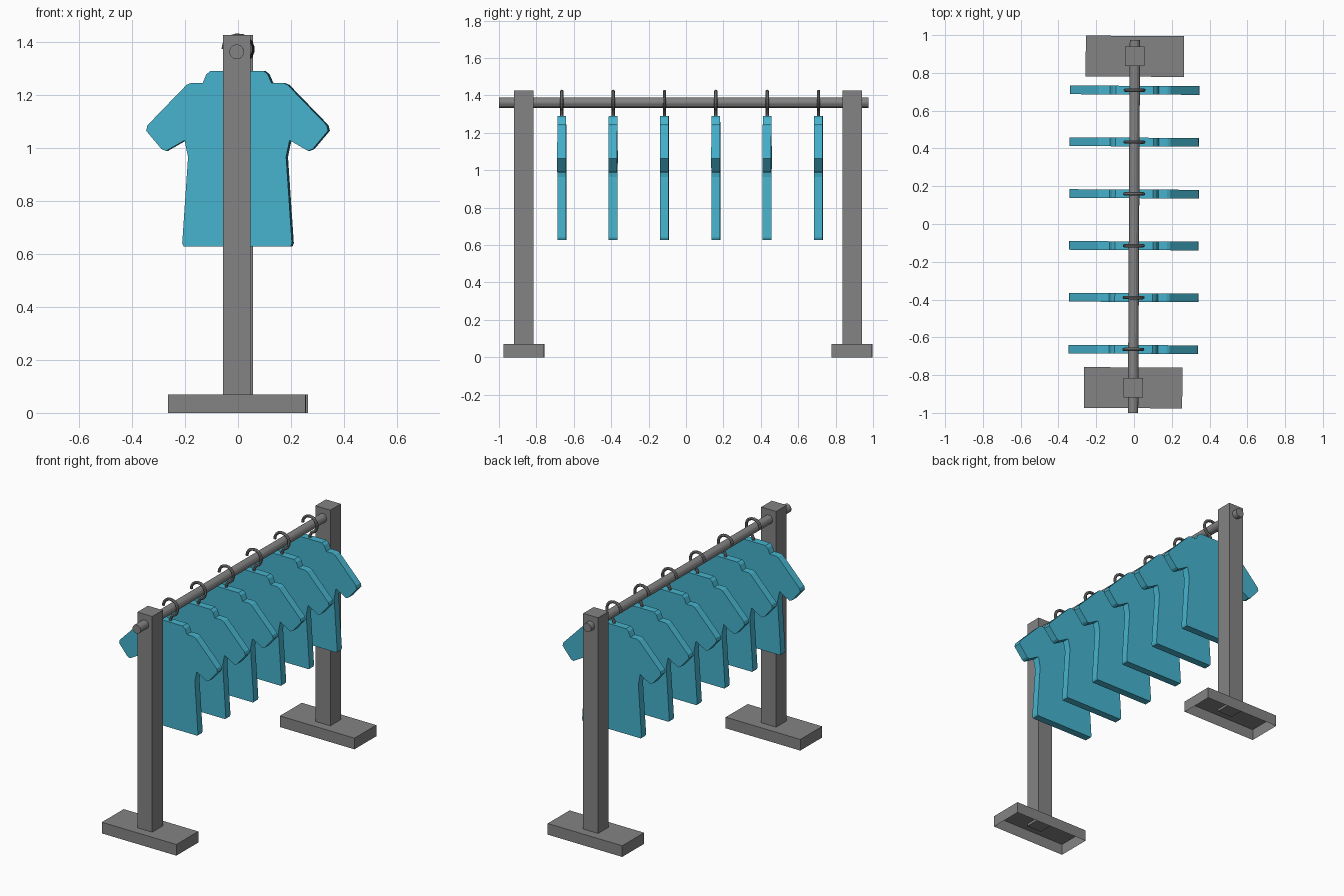
import bpy, bmesh, math
from mathutils import Matrix, Vector

cube = bpy.data.objects.get("Cube")
if cube:
    bpy.data.objects.remove(cube, do_unlink=True)


def material(name, rgb):
    m = bpy.data.materials.new(name)
    m.use_nodes = True
    m.diffuse_color = (*rgb, 1)
    m.node_tree.nodes["Principled BSDF"].inputs["Base Color"].default_value = (*rgb, 1)
    return m


grey = material("grey metal", (0.23, 0.23, 0.23))
blue = material("sky blue cloth", (0.06, 0.45, 0.61))
YAW = Matrix.Rotation(-0.005, 4, "Z")  # the whole rack stands slightly turned


def finish(name, bm, mat):
    bm.transform(YAW)
    mesh = bpy.data.meshes.new(name)
    bm.to_mesh(mesh)
    bm.free()
    mesh.materials.append(mat)
    ob = bpy.data.objects.new(name, mesh)
    bpy.context.collection.objects.link(ob)
    return ob


def box(name, low, high, mat, open_bottom=False):
    low, high = Vector(low), Vector(high)
    bm = bmesh.new()
    size = Matrix.Diagonal((*(high - low), 1))
    bmesh.ops.create_cube(bm, size=1, matrix=Matrix.Translation((low + high) / 2) @ size)
    if open_bottom:
        down = [f for f in bm.faces if f.normal.z < -0.9]
        bmesh.ops.delete(bm, geom=down, context="FACES_ONLY")
    return finish(name, bm, mat)


# Feet (hollow underneath) and posts
for end, y in (("front", -0.867), ("back", 0.888)):
    box(end + "_foot", (-0.26, y - 0.108, 0), (0.26, y + 0.108, 0.07), grey, True)
    box(end + "_post", (-0.052, y - 0.052, 0.055), (0.052, y + 0.052, 1.425), grey)

# Rail
bm = bmesh.new()
bmesh.ops.create_cone(bm, cap_ends=True, segments=14, radius1=0.028, radius2=0.028, depth=1.975,
                      matrix=Matrix.Translation((0, -0.0125, 1.362)) @ Matrix.Rotation(math.pi / 2, 4, "X"))
finish("rail", bm, grey)

# Right half of the shirt outline, from collar to hem
HALF = [(0.1, 1.29), (0.116, 1.277), (0.13, 1.244), (0.175, 1.244), (0.19, 1.238),
        (0.338, 1.085), (0.343, 1.064), (0.285, 0.995), (0.268, 0.988), (0.198, 1.028),
        (0.185, 0.965), (0.207, 0.64), (0.202, 0.628)]
OUTLINE = HALF + [(-x, z) for x, z in reversed(HALF)]


def shirt(name, y, thick=0.046):
    bm = bmesh.new()
    face = bm.faces.new([bm.verts.new((x, y - thick / 2, z)) for x, z in OUTLINE])
    out = bmesh.ops.extrude_face_region(bm, geom=[face])["geom"]
    bmesh.ops.translate(bm, vec=(0, thick, 0), verts=[v for v in out if isinstance(v, bmesh.types.BMVert)])
    bmesh.ops.recalc_face_normals(bm, faces=bm.faces)
    finish(name, bm, blue)


def hook(name, y, radius=0.05, tube=0.009, sides=8):
    # Short stem rising to an open loop over the rail
    path = [Vector((0, y, 1.27)), Vector((0, y, 1.3))]
    for i in range(13):
        a = math.radians(-75 + i * 255 / 12)
        path.append(Vector((radius * math.cos(a), y, 1.372 + radius * math.sin(a))))
    bm = bmesh.new()
    rings = []
    for i, p in enumerate(path):
        t = (path[min(i + 1, len(path) - 1)] - path[max(i - 1, 0)]).normalized()
        across = Vector((0, 1, 0))
        side = t.cross(across)
        angles = [k * math.tau / sides for k in range(sides)]
        rings.append([bm.verts.new(p + tube * (math.cos(a) * across + math.sin(a) * side)) for a in angles])
    for r, s in zip(rings, rings[1:]):
        for k in range(sides):
            n = (k + 1) % sides
            bm.faces.new((r[k], r[n], s[n], s[k]))
    bm.faces.new(rings[0])
    bm.faces.new(rings[-1])
    bmesh.ops.recalc_face_normals(bm, faces=bm.faces)
    finish(name, bm, grey)


# Row of hanging shirts
for i in range(6):
    y = -0.664 + i * 0.2745
    shirt(f"shirt_{i + 1}", y)
    hook(f"hanger_hook_{i + 1}", y)
